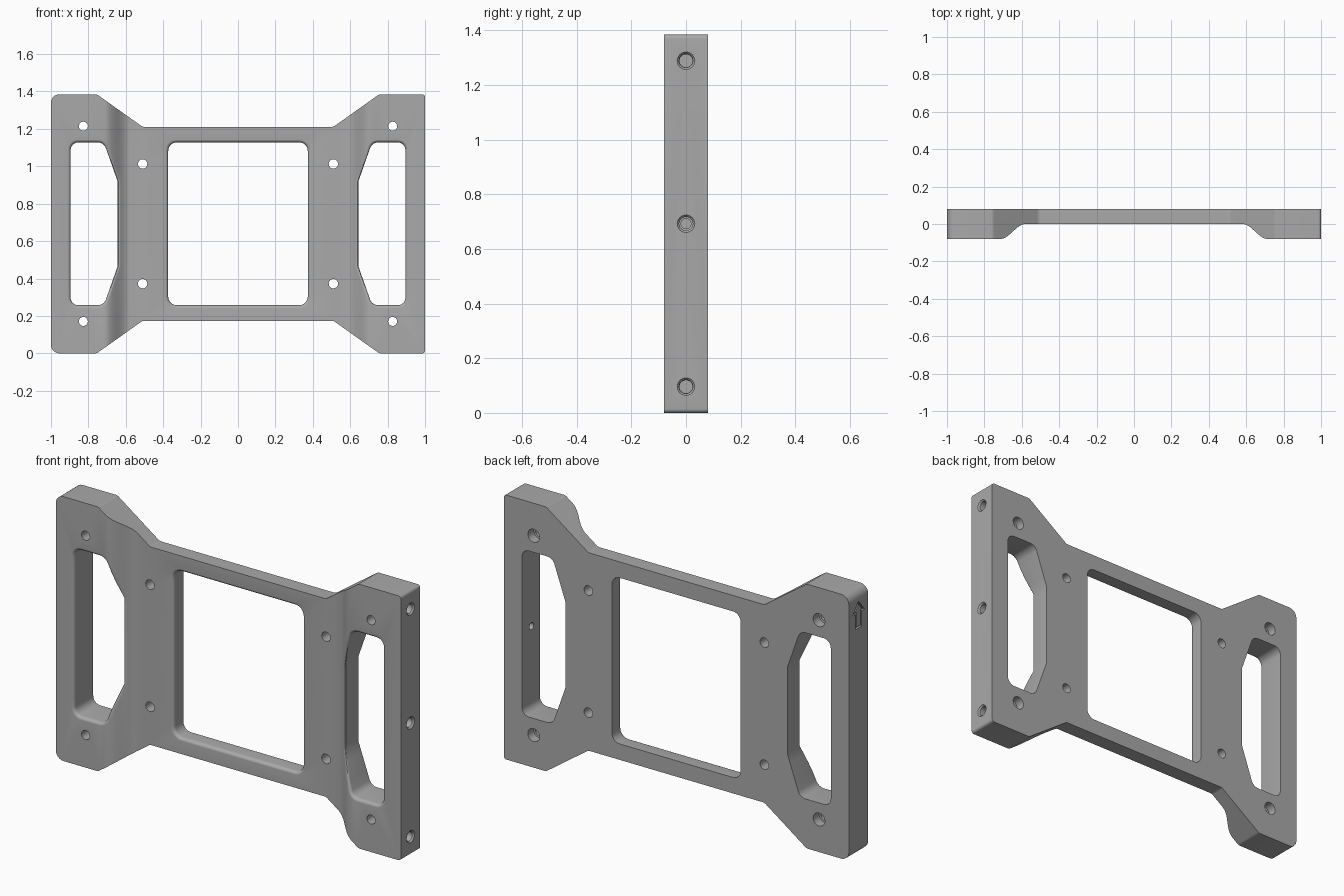
import bpy, bmesh
from math import pi, cos, sin, radians
from mathutils import Vector

cube = bpy.data.objects.get("Cube")
if cube:
    bpy.data.objects.remove(cube)

HEIGHT, HALF = 1.385, 0.08
MID = HEIGHT / 2

grey = bpy.data.materials.new("plain grey")
grey.use_nodes = True
grey.diffuse_color = (0.4, 0.4, 0.4, 1)
grey.node_tree.nodes["Principled BSDF"].inputs["Base Color"].default_value = (0.4, 0.4, 0.4, 1)


def front_y(x):
    """Front surface: thin centre sweeping smoothly out to thick ends."""
    t = min(max((abs(x) - 0.58) / 0.135, 0), 1)
    return -HALF * (1 - cos(pi * t)) / 2


def rounded(corners, steps=6):
    """Closed 2D loop from (x, z, radius) corners."""
    loop = []
    for i, (x, z, r) in enumerate(corners):
        p = Vector((x, z))
        a = (Vector(corners[i - 1][:2]) - p).normalized()
        b = (Vector(corners[(i + 1) % len(corners)][:2]) - p).normalized()
        if r == 0:
            loop.append(p)
            continue
        half = a.angle(b) / 2
        centre = p + (a + b).normalized() * r / sin(half)
        d0 = p + a * r / (sin(half) / cos(half)) - centre
        d1 = p + b * r / (sin(half) / cos(half)) - centre
        sweep = d0.angle(d1)
        for k in range(steps + 1):
            t = k / steps
            loop.append(centre + (d0 * sin((1 - t) * sweep) + d1 * sin(t * sweep)) / sin(sweep))
    return loop


def subdivide(loop, size=0.04):
    out = []
    for i, p in enumerate(loop):
        q = loop[(i + 1) % len(loop)]
        n = max(1, int((q - p).length / size))
        out += [p.lerp(q, k / n) for k in range(n)]
    return out


def grow(loop, amount):
    """Offset a loop outwards by mitring its vertices."""
    area = sum(p.x * q.y - q.x * p.y for p, q in zip(loop, loop[1:] + loop[:1]))
    sign = 1 if area > 0 else -1
    out = []
    for i, p in enumerate(loop):
        a = (p - loop[i - 1]).normalized()
        b = (loop[(i + 1) % len(loop)] - p).normalized()
        n = Vector((a.y + b.y, -a.x - b.x)).normalized() * sign
        out.append(p + n * amount / max(0.3, n.dot(Vector((a.y, -a.x)) * sign)))
    return out


def skin(name, rings, closed=False):
    """Solid through matching rings of 3D points."""
    bm = bmesh.new()
    rows = [[bm.verts.new(p) for p in ring] for ring in rings]
    pairs = list(zip(rows, rows[1:]))
    if closed:
        pairs.append((rows[-1], rows[0]))
    else:
        bm.faces.new(rows[0])
        bm.faces.new(rows[-1])
    n = len(rows[0])
    for lo, hi in pairs:
        for i in range(n):
            j = (i + 1) % n
            bm.faces.new((lo[i], lo[j], hi[j], hi[i]))
    bmesh.ops.recalc_face_normals(bm, faces=bm.faces)
    mesh = bpy.data.meshes.new(name)
    bm.to_mesh(mesh)
    bm.free()
    mesh.materials.append(grey)
    obj = bpy.data.objects.new(name, mesh)
    bpy.context.collection.objects.link(obj)
    return obj


def bore(point, axis, stages):
    """Turned cutter: stages are (position along axis, radius)."""
    rings = []
    for s, r in stages:
        ring = []
        for k in range(24):
            u, v = r * cos(k * pi / 12), r * sin(k * pi / 12)
            ring.append((s, point[0] + u, point[1] + v) if axis == "x"
                        else (point[0] + u, s, point[1] + v))
        rings.append(ring)
    return skin("bore_cutter", rings)


def combine(body, tool, operation="DIFFERENCE"):
    mod = body.modifiers.new("cut", "BOOLEAN")
    mod.object, mod.operation, mod.solver = tool, operation, "EXACT"
    bpy.context.view_layer.objects.active = body
    bpy.ops.object.modifier_apply(modifier=mod.name)
    bpy.data.objects.remove(tool)


def opening(corners, lip=0.018):
    """Window cutter whose front rim is rounded over along the front surface."""
    loop = subdivide(rounded(corners))
    rings = [[(p.x, 0.3, p.y) for p in loop]]
    for k in range(6):
        a = k / 5 * pi / 2
        rings.append([(p.x, front_y(p.x) + lip * (1 - sin(a)) - 0.0005, p.y)
                      for p in grow(loop, lip * (1 - cos(a)))])
    rings.append([(p.x, -0.3, p.y) for p in grow(loop, lip)])
    return skin("opening_cutter", rings)


# Bracket: plan profile intersected with the front outline
sweep = [0.58 + 0.135 * k / 16 for k in range(17)]
xs = [-1.1] + [-x for x in reversed(sweep)] + sweep + [1.1]
plan = [(x, front_y(x)) for x in xs] + [(1.1, HALF), (-1.1, HALF)]
bracket = skin("mounting_bracket", [[(x, y, z) for x, y in plan] for z in (-0.1, 1.5)])

lower = [(-1, 0, 0.045), (-0.755, 0, 0.03), (-0.51, 0.174, 0.03),
         (0.51, 0.174, 0.03), (0.755, 0, 0.03), (1, 0, 0.015)]
upper = [(x, HEIGHT - z, r) for x, z, r in reversed(lower)]
outline = rounded(lower + upper)
combine(bracket, skin("outline", [[(p.x, y, p.y) for p in outline] for y in (-0.3, 0.3)]),
        "INTERSECT")

# Centre window and the two grip slots
TOP = 0.435
combine(bracket, opening([(x, MID + s * TOP, 0.045) for x, s in
                          ((-0.373, -1), (0.373, -1), (0.373, 1), (-0.373, 1))]))
for side in (-1, 1):
    half = [(0.895, -TOP, 0.04), (0.717, -TOP, 0.045), (0.643, -0.225, 0)]
    both = half + [(x, -z, r) for x, z, r in reversed(half)]
    combine(bracket, opening([(side * x, MID + z, r) for x, z, r in both]))

# Screw holes, the outer ones widened at the back
for sx in (-1, 1):
    for sz in (-1, 1):
        combine(bracket, bore((sx * 0.51, MID + sz * 0.32), "y", [(-0.3, 0.025), (0.3, 0.025)]))
        combine(bracket, bore((sx * 0.827, MID + sz * 0.522), "y",
                              [(-0.3, 0.024), (0.03, 0.024), (0.031, 0.034), (0.3, 0.034)]))

# Countersunk holes in the left end; the middle one reaches the slot
for z, end, tip in ((0.096, 0.85, 0.024), (MID, 0.87, 0.018), (HEIGHT - 0.096, 0.85, 0.024)):
    combine(bracket, bore((0, z), "x", [(end, tip), (0.93, tip), (0.931, 0.025),
                                        (0.992, 0.025), (1.001, 0.033), (1.1, 0.033)]))

# Engraved arrow outline on the right end
half_arrow = [(0, 1.33), (0.05, 1.27), (0.025, 1.27), (0.025, 1.19)]
arrow = [Vector(p) for p in half_arrow + [(-y, z) for y, z in reversed(half_arrow[1:])]]
inner = grow(arrow, -0.009)
combine(bracket, skin("arrow_cutter", [[(x, p.x, p.y) for p in loop] for loop, x in
                                       ((arrow, -1.1), (arrow, -0.985),
                                        (inner, -0.985), (inner, -1.1))], closed=True))

# Smooth curved surfaces, keep machined edges crisp
bpy.ops.object.select_all(action="DESELECT")
bracket.select_set(True)
bpy.context.view_layer.objects.active = bracket
bpy.ops.object.shade_smooth_by_angle(angle=radians(30))
